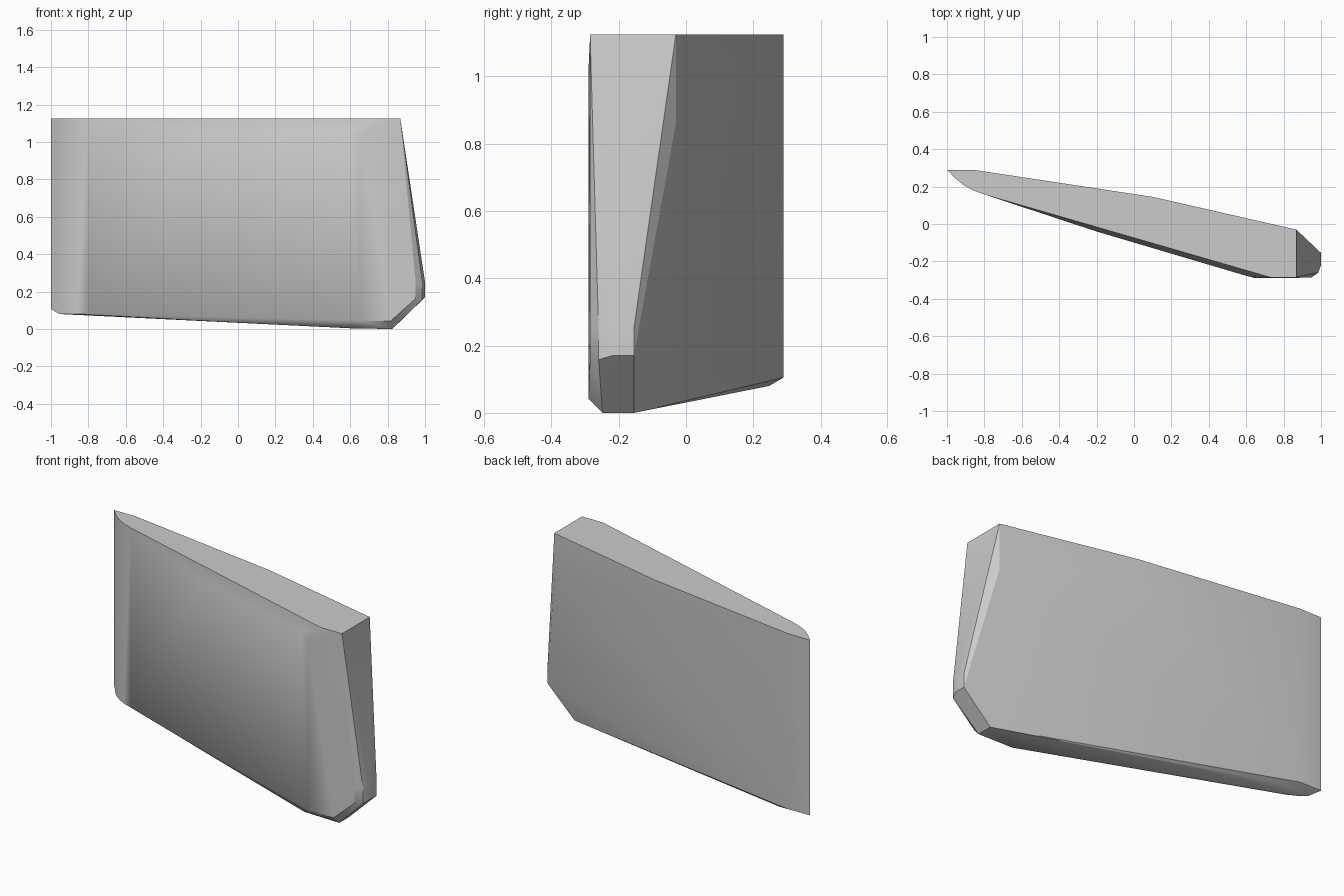
import bpy, bmesh, math

if "Cube" in bpy.data.objects:
    bpy.data.objects.remove(bpy.data.objects["Cube"])

TOP = 1.125
pts = []

# Rounded thin left edge: vertical columns (x, y, bottom z)
for x, y, z in [(-1, .29, .107), (-.86, .29, .105), (-.955, .243, .08),
                (-.91, .207, .08), (-.86, .18, .08), (-.8, .158, .08)]:
    pts += [(x, y, z), (x, y, TOP)]

# Back face
pts += [(.1, .145, TOP), (.1, .145, 1.02), (.868, -.03, TOP), (.868, -.03, .86),
        (-.77, .247, .08)]

# Front face, with its bevelled upper rim
pts += [(-.2, -.04, 1.06), (-.2, -.04, .8), (.6, -.277, 1.06), (.65, -.29, 1.02),
        (.65, -.29, .045), (.73, -.285, TOP), (.868, -.285, TOP)]

# Rounded thick right edge, cut off above the corner chamfer
for x, y, z in [(1, -.155, .17), (1, -.22, .17), (.985, -.26, .158), (.95, -.285, .163)]:
    pts += [(x, y, z), (x, y, .25)]

# Underside
pts += [(.825, -.155, 0), (.825, -.248, 0), (.6, -.248, .004), (.815, -.29, .042)]

# Wrap the profile points in a skin
bm = bmesh.new()
for p in pts:
    bm.verts.new(p)
res = bmesh.ops.convex_hull(bm, input=bm.verts[:])
bmesh.ops.delete(bm, geom=[v for v in bm.verts if not v.link_faces], context='VERTS')
bmesh.ops.dissolve_limit(bm, angle_limit=math.radians(0.5), verts=bm.verts[:], edges=bm.edges[:])
bmesh.ops.recalc_face_normals(bm, faces=bm.faces[:])
mesh = bpy.data.meshes.new("tapered_panel")
bm.to_mesh(mesh)
bm.free()
panel = bpy.data.objects.new("tapered_panel", mesh)
bpy.context.collection.objects.link(panel)
bpy.context.view_layer.objects.active = panel
panel.select_set(True)
bpy.ops.object.shade_smooth_by_angle(angle=math.radians(30))
